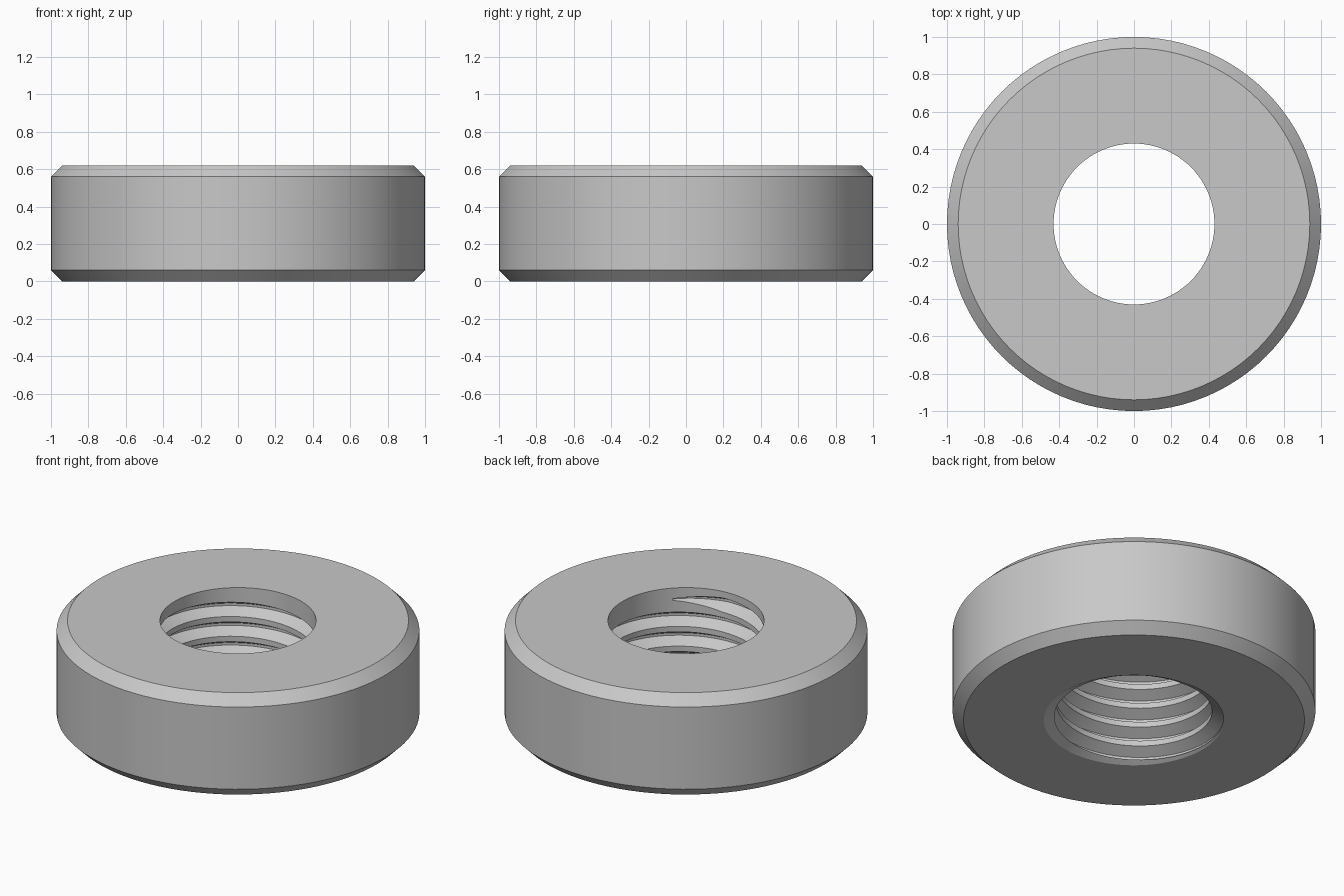
import bpy, bmesh
from math import cos, sin, pi, radians

cube = bpy.data.objects.get("Cube")
if cube:
    bpy.data.objects.remove(cube, do_unlink=True)

HEIGHT, CHAMFER = 0.62, 0.06
BORE, ROOT, PITCH = 0.43, 0.495, 0.12
SEGMENTS = 96

steel = bpy.data.materials.new("grey_steel")
steel.use_nodes = True
colour = (0.58, 0.58, 0.58, 1)
steel.diffuse_color = colour
steel.node_tree.nodes["Principled BSDF"].inputs["Base Color"].default_value = colour


def make_object(name, bm):
    bmesh.ops.recalc_face_normals(bm, faces=bm.faces)
    mesh = bpy.data.meshes.new(name)
    bm.to_mesh(mesh)
    bm.free()
    mesh.materials.append(steel)
    obj = bpy.data.objects.new(name, mesh)
    bpy.context.collection.objects.link(obj)
    return obj


def bridge(bm, ring_a, ring_b):
    n = len(ring_a)
    for i in range(n):
        j = (i + 1) % n
        bm.faces.new((ring_a[i], ring_a[j], ring_b[j], ring_b[i]))


def revolve(name, profile):
    """Turn a closed (radius, z) profile around the z axis."""
    bm = bmesh.new()
    rings = []
    for s in range(SEGMENTS):
        a = 2 * pi * s / SEGMENTS
        rings.append([bm.verts.new((r * cos(a), r * sin(a), z)) for r, z in profile])
    for s in range(SEGMENTS):
        bridge(bm, rings[s], rings[(s + 1) % SEGMENTS])
    return make_object(name, bm)


def thread_groove(name, end_angle, end_z, turns):
    """Sweep a trapezoid down a right-hand helix, fading out at its upper end."""
    bm = bmesh.new()
    rings = []
    for s in range(int(turns * SEGMENTS) + 1):
        a = end_angle - 2 * pi * s / SEGMENTS
        z = end_z - PITCH * s / SEGMENTS
        fade = min(1, 0.15 + s / (SEGMENTS / 8))
        root = BORE + (ROOT - BORE) * fade
        wide, narrow = PITCH * 0.39 * fade, PITCH * 0.0625 * fade
        section = ((BORE - 0.006, -wide), (root, -narrow), (root, narrow), (BORE - 0.006, wide))
        rings.append([bm.verts.new((r * cos(a), r * sin(a), z + h)) for r, h in section])
    for a, b in zip(rings, rings[1:]):
        bridge(bm, a, b)
    bm.faces.new(rings[0])
    bm.faces.new(rings[-1])
    return make_object(name, bm)


def subtract(target, cutter):
    cutter.hide_render = True
    mod = target.modifiers.new("cut", "BOOLEAN")
    mod.operation, mod.solver, mod.object = "DIFFERENCE", "EXACT", cutter
    bpy.context.view_layer.objects.active = target
    bpy.ops.object.modifier_apply(modifier=mod.name)
    bpy.data.objects.remove(cutter, do_unlink=True)


# Chamfered ring with a countersunk lower bore
ring = revolve("threaded_ring", [
    (ROOT + 0.002, 0), (1 - CHAMFER, 0), (1, CHAMFER), (1, HEIGHT - CHAMFER),
    (1 - CHAMFER, HEIGHT), (BORE, HEIGHT), (BORE, 0.038)])

# Internal thread, stopping just short of the top face
subtract(ring, thread_groove("thread_cutter", radians(315), 0.55, 5.6))

# Small blind hole in the underside
bm = bmesh.new()
bmesh.ops.create_cone(bm, cap_ends=True, segments=32, radius1=0.04, radius2=0.04, depth=0.3)
drill = make_object("drill_cutter", bm)
drill.data.transform(drill.matrix_world.Translation((0, 0.7, 0)))
subtract(ring, drill)

# Smooth turned surfaces with crisp edges
bpy.ops.object.select_all(action="DESELECT")
ring.select_set(True)
bpy.context.view_layer.objects.active = ring
bpy.ops.object.shade_smooth_by_angle(angle=radians(25))
